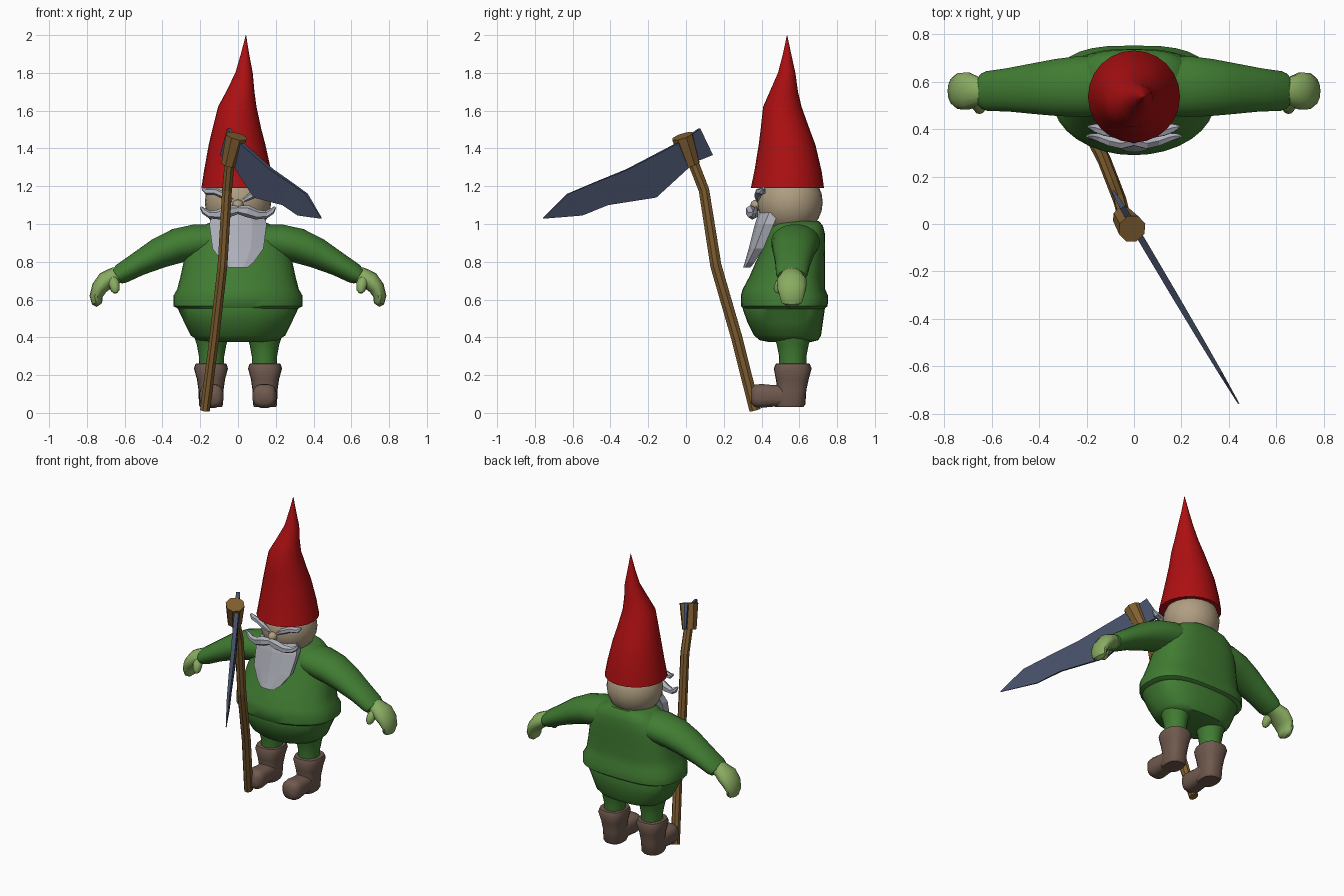
import bpy, bmesh, math
from mathutils import Vector


def mat(name, c):
    m = bpy.data.materials.new(name)
    m.diffuse_color = (*c, 1)
    return m


RED = mat("hat red", (0.42, 0.005, 0.006))
GREEN = mat("cloth green", (0.052, 0.20, 0.032))
GLOVE = mat("glove green", (0.25, 0.41, 0.12))
SKIN = mat("skin", (0.43, 0.34, 0.22))
GREY = mat("hair grey", (0.43, 0.44, 0.50))
BOOT = mat("boot brown", (0.16, 0.10, 0.076))
WOOD = mat("wood", (0.22, 0.115, 0.03))
STEEL = mat("blade steel", (0.058, 0.075, 0.13))


def finish(name, bm, material, smooth=40):
    bmesh.ops.recalc_face_normals(bm, faces=bm.faces)
    me = bpy.data.meshes.new(name)
    bm.to_mesh(me)
    bm.free()
    me.materials.append(material)
    ob = bpy.data.objects.new(name, me)
    bpy.context.collection.objects.link(ob)
    if smooth:
        bpy.ops.object.select_all(action='DESELECT')
        ob.select_set(True)
        bpy.context.view_layer.objects.active = ob
        bpy.ops.object.shade_smooth_by_angle(angle=math.radians(smooth))
    return ob


def loft(name, rings, material, smooth=40):
    """Skin a list of equal-length closed rings and cap both ends."""
    bm = bmesh.new()
    vs = [[bm.verts.new(p) for p in r] for r in rings]
    n = len(vs[0])
    for a, b in zip(vs, vs[1:]):
        for i in range(n):
            j = (i + 1) % n
            bm.faces.new((a[i], a[j], b[j], b[i]))
    bm.faces.new(vs[0])
    bm.faces.new(vs[-1])
    return finish(name, bm, material, smooth)


def curve2(t, e):
    """Point on a unit superellipse with exponent e."""
    c, s = math.cos(t), math.sin(t)
    return (math.copysign(abs(c) ** (2 / e), c), math.copysign(abs(s) ** (2 / e), s))


def flat_ring(cx, z, rx, front, back, n=32, ef=2, eb=2):
    """Horizontal ring whose front and back halves may differ in squareness."""
    cy, ry, pts = (front + back) / 2, (back - front) / 2, []
    for i in range(n):
        t = 2 * math.pi * i / n
        u, v = curve2(t, eb if math.sin(t) > 0 else ef)
        pts.append((cx + rx * u, cy + ry * v, z))
    return pts


def tube(name, path, material, n=16, e=2, side=(0, 1, 0), smooth=40):
    """Sweep along path rows: x, y, z, radius along side, other radius."""
    P = [Vector(p[:3]) for p in path]
    rings = []
    for i, p in enumerate(path):
        d = (P[min(i + 1, len(P) - 1)] - P[max(i - 1, 0)]).normalized()
        a = Vector(side)
        a = (a - d * a.dot(d)).normalized()
        b = d.cross(a)
        ring = []
        for k in range(n):
            u, v = curve2(2 * math.pi * (k + 0.5) / n, e)
            ring.append(P[i] + a * u * p[3] + b * v * p[4])
        rings.append(ring)
    return loft(name, rings, material, smooth)


def ball(name, c, r, material, n=24):
    bm = bmesh.new()
    bmesh.ops.create_uvsphere(bm, u_segments=n, v_segments=n // 2, radius=1)
    for v in bm.verts:
        v.co = Vector([c[k] + v.co[k] * r[k] for k in range(3)])
    return finish(name, bm, material, 60)


# Trousers seat and tunic with flared hem: z, half width, front, back
seat = [(.375, .17, .44, .66), (.385, .215, .39, .70), (.41, .25, .36, .715),
        (.48, .285, .325, .725), (.55, .318, .30, .735), (.60, .30, .31, .72)]
loft("trouser_seat", [flat_ring(0, *r, ef=2, eb=2.8) for r in seat], GREEN)
tunic = [(.55, .315, .305, .73), (.565, .342, .292, .75), (.62, .342, .29, .752),
         (.655, .322, .30, .737), (.72, .305, .335, .735), (.80, .288, .37, .735),
         (.88, .268, .41, .737), (.95, .235, .435, .735), (.99, .19, .45, .725),
         (1.015, .13, .46, .705)]
loft("tunic", [flat_ring(0, *r, ef=2, eb=3) for r in tunic], GREEN)

# Limbs, built once per side
for s, tag in ((1, "left"), (-1, "right")):
    def mx(rows):
        return [(s * r[0], *r[1:]) for r in rows]

    tube("sleeve_" + tag, mx([(.08, .58, .915, .12, .085), (.22, .58, .905, .13, .095),
                              (.32, .575, .885, .122, .093), (.42, .57, .845, .108, .082),
                              (.53, .565, .787, .092, .064), (.615, .56, .738, .085, .055),
                              (.64, .56, .722, .075, .045)]), GREEN, 20)
    tube("hand_" + tag, mx([(.61, .56, .735, .05, .04), (.655, .56, .725, .06, .046),
                            (.70, .56, .70, .08, .05), (.735, .56, .66, .078, .042),
                            (.752, .56, .615, .065, .034), (.745, .56, .585, .055, .03),
                            (.735, .56, .57, .03, .015)]), GLOVE, 14)
    tube("thumb_" + tag, mx([(.67, .53, .71, .03, .03), (.655, .50, .68, .03, .03),
                             (.65, .485, .65, .024, .024), (.65, .48, .635, .01, .01)]),
         GLOVE, 10, side=(1, 0, 0))
    # Leg and boot
    loft("leg_" + tag, [flat_ring(s * .14, z, r, .565 - r * 1.08, .565 + r * 1.08, 20)
                        for z, r in ((.20, .066), (.30, .067), (.36, .078), (.43, .10))], GREEN)
    shaft = [(.03, .058, .48, .62), (.045, .064, .47, .632), (.12, .066, .485, .637),
             (.18, .075, .475, .65), (.235, .09, .465, .665), (.26, .082, .475, .655),
             (.262, .06, .50, .63)]
    loft("boot_shaft_" + tag, [flat_ring(s * .143, *r, n=20, ef=2.6, eb=2.6) for r in shaft],
         BOOT, 50)
    x = s * .14
    tube("boot_foot_" + tag, [(x, .60, .085, .05, .052), (x, .54, .09, .062, .06),
                              (x, .46, .09, .06, .058), (x, .40, .09, .064, .064),
                              (x, .365, .09, .06, .06), (x, .345, .09, .04, .04)],
         BOOT, 16, 2.8, (1, 0, 0), 50)
    # Facial hair halves
    tube("moustache_" + tag, mx([(0, .35, 1.075, .022, .022), (.05, .34, 1.068, .026, .032),
                                 (.10, .35, 1.05, .024, .027), (.15, .365, 1.05, .02, .02),
                                 (.18, .37, 1.068, .014, .016), (.197, .37, 1.09, .006, .006)]),
         GREY, 6, smooth=0)
    tube("eyebrow_" + tag, mx([(.03, .382, 1.125, .01, .01), (.07, .378, 1.15, .018, .018),
                               (.12, .39, 1.172, .022, .02), (.165, .405, 1.172, .02, .018),
                               (.19, .41, 1.19, .007, .007)]), GREY, 6, smooth=0)

# Head and nose
ball("head", (0, .55, 1.115), (.176, .174, .176), SKIN)
ball("nose", (0, .375, 1.10), (.03, .035, .03), SKIN, 12)

# Beard: z, half width, front at centre, front at edge
beard = []
for z, w, yc, ye, t in ((1.06, .13, .385, .44, .05), (1.0, .152, .365, .415, .05),
                        (.87, .135, .332, .365, .045), (.80, .085, .312, .33, .035),
                        (.77, .05, .302, .312, .03)):
    front = [(w * u, yc + (ye - yc) * u * u, z) for u in (-1, -.5, 0, .5, 1)]
    beard.append(front + [(x * .95, y + t, z) for x, y, z in reversed(front)])
loft("beard", beard, GREY, 0)

# Bent pointed hat: z, centre x, centre y, radius
hat = [(1.19, 0, .537, .194), (1.28, -.002, .54, .178), (1.42, -.005, .535, .15),
       (1.50, -.006, .525, .13), (1.62, -.004, .51, .102), (1.70, .012, .518, .075),
       (1.80, .032, .533, .046), (1.90, .037, .535, .022), (2.0, .042, .535, .0008)]
loft("hat", [flat_ring(cx, z, r, cy - r, cy + r, 24) for z, cx, cy, r in hat], RED)

# Pickaxe handle and its collar
tube("handle", [(-.175, .365, .015, .032, .028), (-.125, .268, .40, .032, .028),
                (-.082, .158, .78, .032, .028), (-.058, .095, 1.18, .03, .028),
                (-.045, .04, 1.32, .03, .028), (-.015, -.012, 1.44, .03, .028)],
     WOOD, 8, smooth=0)
tube("handle_collar", [(-.046, .03, 1.315, .046, .046), (-.008, -.02, 1.465, .06, .06)],
     WOOD, 8, smooth=0)

# Blade: paired top and bottom edge points (y, z), half thickness
blade = [(.07, 1.505, .14, 1.365, .012), (0, 1.455, .05, 1.33, .014),
         (-.08, 1.41, .02, 1.305, .014), (-.31, 1.29, -.16, 1.14, .013),
         (-.47, 1.225, -.415, 1.10, .011), (-.625, 1.16, -.55, 1.045, .008),
         (-.757, 1.032, -.755, 1.028, .003)]
side = Vector((.86, .51, 0))
rings = []
for y1, z1, y2, z2, t in blade:
    a = Vector((-.007 - .592 * y1, y1, z1))
    b = Vector((-.007 - .592 * y2, y2, z2))
    rings.append([a + side * t, b + side * t * .5, b - side * t * .5, a - side * t])
loft("pick_blade", rings, STEEL, 0)
